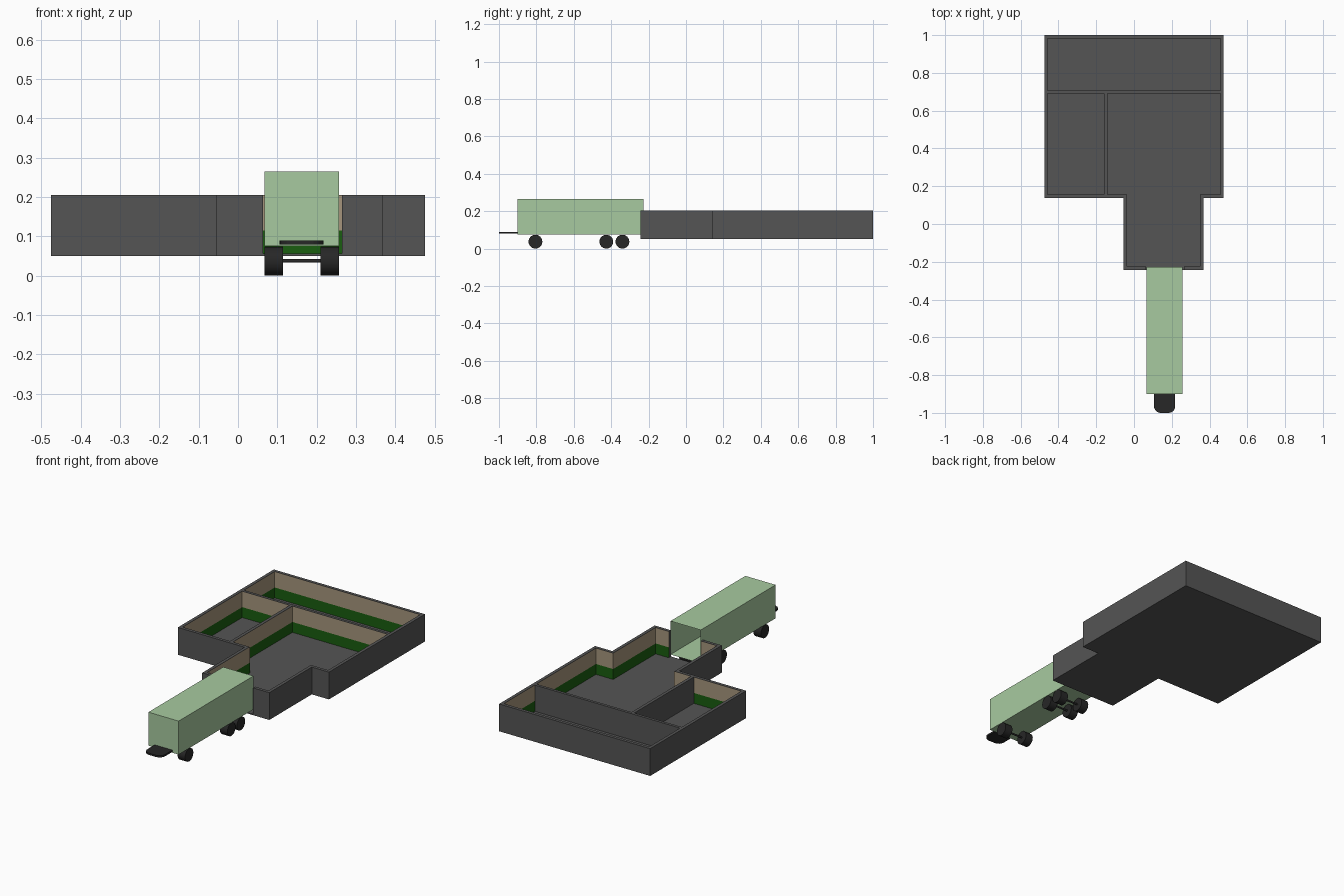
import bpy, bmesh, math
from mathutils import Vector, Matrix

if "Cube" in bpy.data.objects:
    bpy.data.objects.remove(bpy.data.objects["Cube"])


def material(name, rgb):
    m = bpy.data.materials.new(name)
    m.diffuse_color = (*rgb, 1)
    m.use_nodes = True
    m.node_tree.nodes["Principled BSDF"].inputs["Base Color"].default_value = m.diffuse_color
    return m


DARK = material("dark_grey", (0.09, 0.09, 0.09))
BLACK = material("rubber", (0.02, 0.02, 0.02))
GREEN = material("green_paint", (0.01, 0.11, 0.005))
BEIGE = material("beige_paint", (0.38, 0.30, 0.20))
PALE = material("pale_green", (0.39, 0.59, 0.35))


def finish(name, bm, mat):
    mesh = bpy.data.meshes.new(name)
    bmesh.ops.recalc_face_normals(bm, faces=bm.faces)
    bm.to_mesh(mesh)
    bm.free()
    mesh.materials.append(mat)
    ob = bpy.data.objects.new(name, mesh)
    bpy.context.collection.objects.link(ob)
    return ob


def prism(name, pts, z0, z1, mat):
    bm = bmesh.new()
    face = bm.faces.new([bm.verts.new((x, y, z0)) for x, y in pts])
    top = bmesh.ops.extrude_face_region(bm, geom=[face], use_keep_orig=True)["geom"]
    bmesh.ops.translate(bm, vec=(0, 0, z1 - z0),
                        verts=[v for v in top if isinstance(v, bmesh.types.BMVert)])
    return finish(name, bm, mat)


def box(name, x0, x1, y0, y1, z0, z1, mat):
    return prism(name, [(x0, y0), (x1, y0), (x1, y1), (x0, y1)], z0, z1, mat)


def strip(name, pts, z0, z1, mat):
    # Upright sheet following a path
    bm = bmesh.new()
    rows = [(bm.verts.new((x, y, z0)), bm.verts.new((x, y, z1))) for x, y in pts]
    for a, b in zip(rows, rows[1:]):
        bm.faces.new((a[0], b[0], b[1], a[1]))
    return finish(name, bm, mat)


def paint(name, pts):
    strip(name + "_lower_paint", pts, FLOOR, 0.115, GREEN)
    strip(name + "_upper_paint", pts, 0.115, TOP - 0.001, BEIGE)


def inset(pts, d):
    # Offset a square-cornered path to its left
    v = [Vector(p) for p in pts]
    n = [Vector((-(b - a).y, (b - a).x)).normalized() for a, b in zip(v, v[1:])]
    shift = [n[0]] + [a + b for a, b in zip(n, n[1:])] + [n[-1]]
    return [tuple(p + s * d) for p, s in zip(v, shift)]


def cylinder_x(name, x0, x1, y, z, r, sides, mat):
    bm = bmesh.new()
    bmesh.ops.create_cone(bm, cap_ends=True, segments=sides, radius1=r, radius2=r,
                          depth=x1 - x0,
                          matrix=Matrix.Translation(((x0 + x1) / 2, y, z))
                          @ Matrix.Rotation(math.pi / 2, 4, 'Y'))
    return finish(name, bm, mat)


# Building shell, open at the loading doorway
BASE, FLOOR, TOP, T = 0.05, 0.056, 0.205, 0.018
outline = [(0.265, -0.243), (0.367, -0.243), (0.367, 0.138), (0.475, 0.138),
           (0.475, 1), (-0.475, 1), (-0.475, 0.138), (-0.055, 0.138),
           (-0.055, -0.243), (0.063, -0.243)]
prism("building_floor", outline, BASE, FLOOR, DARK)
prism("outer_walls", outline + inset(outline, T)[::-1], FLOOR, TOP, DARK)
paint("outer_wall", inset(outline, T + 0.001))

# Room dividers, painted on one side
box("rear_divider", -0.457, 0.457, 0.69, 0.706, FLOOR, TOP, DARK)
paint("rear_divider", [(-0.457, 0.689), (0.457, 0.689)])
box("side_divider", -0.159, -0.141, 0.156, 0.69, FLOOR, TOP, DARK)
paint("side_divider", [(-0.14, 0.156), (-0.14, 0.689)])

# Trailer body, open at the rear
X0, X1 = 0.067, 0.257
trailer = box("trailer_body", X0, X1, -0.9, -0.228, 0.075, 0.265, PALE)
bm = bmesh.new()
bm.from_mesh(trailer.data)
bmesh.ops.delete(bm, geom=[f for f in bm.faces if f.normal.y > 0.9], context='FACES')
bm.to_mesh(trailer.data)
bm.free()

# Wheels and axles
for i, y in enumerate((-0.805, -0.426, -0.34)):
    for side, a in (("left", X0), ("right", X1 - 0.047)):
        w = cylinder_x(f"{side}_wheel_{i + 1}", a, a + 0.047, y, 0.037, 0.037, 24, BLACK)
        bpy.context.view_layer.objects.active = w
        w.select_set(True)
        bpy.ops.object.shade_smooth_by_angle()
        w.select_set(False)
    cylinder_x(f"axle_{i + 1}", X0 + 0.04, X1 - 0.04, y, 0.038, 0.005, 12, BLACK)

# Hitch plate with rounded front corners
cx, hw, r = 0.162, 0.056, 0.035
pts = [(cx + hw, -0.899), (cx - hw, -0.899)]
for px, start in ((cx - hw + r, 180), (cx + hw - r, 270)):
    for k in range(7):
        a = math.radians(start + 15 * k)
        pts.append((px + r * math.cos(a), -1 + r + r * math.sin(a)))
prism("hitch_plate", pts, 0.08, 0.09, BLACK)
